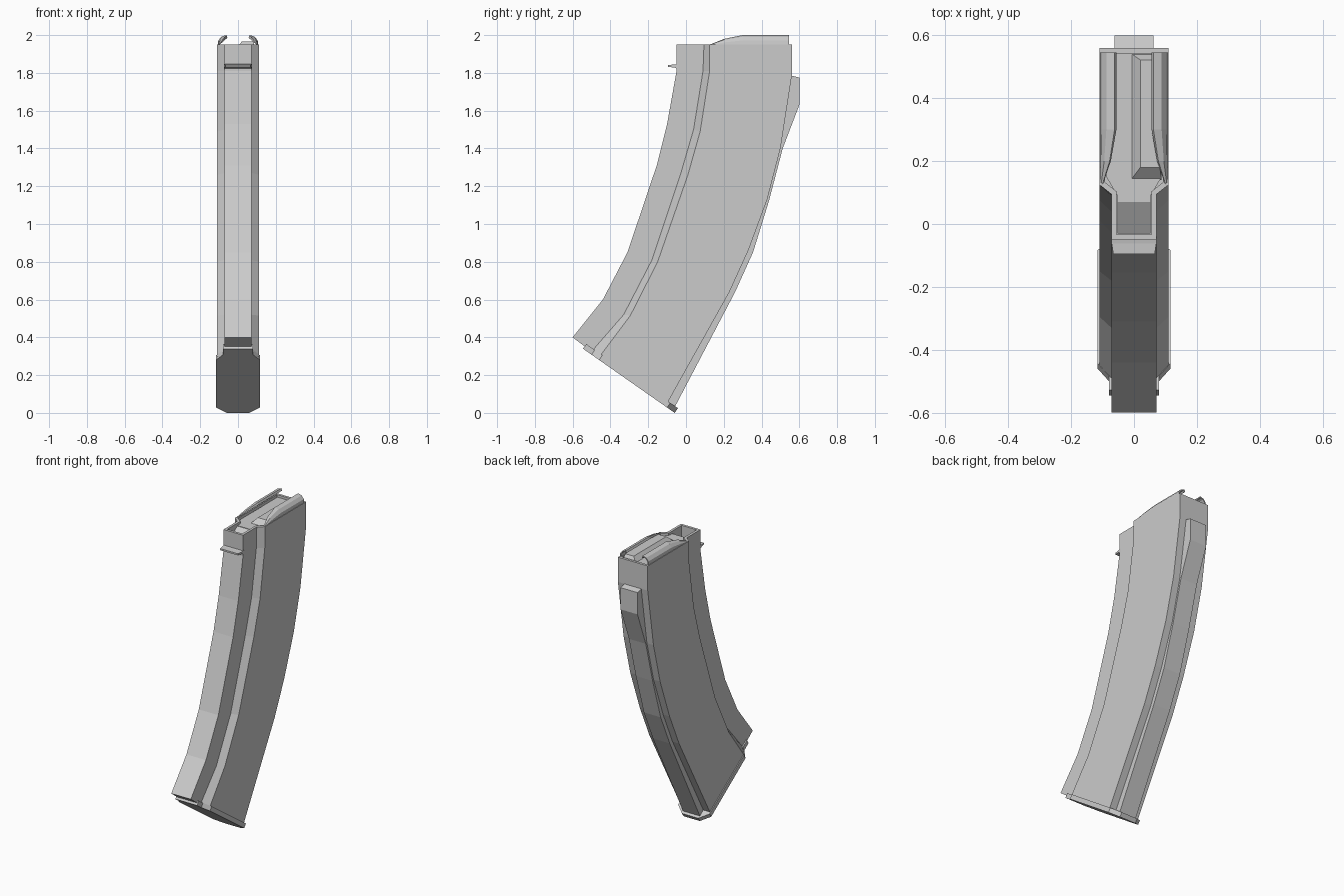
import bpy, bmesh
from mathutils import Vector

if "Cube" in bpy.data.objects:
    bpy.data.objects.remove(bpy.data.objects["Cube"])


def loft(name, rings, caps=True, closed=True):
    """Skin a list of matching point rings into one flat-shaded object."""
    bm = bmesh.new()
    vr = [[bm.verts.new(p) for p in r] for r in rings]
    n = len(vr[0])
    for a, b in zip(vr, vr[1:]):
        for i in range(n if closed else n - 1):
            j = (i + 1) % n
            bm.faces.new((a[i], a[j], b[j], b[i]))
    if caps:
        bm.faces.new(vr[0])
        bm.faces.new(vr[-1])
    bmesh.ops.recalc_face_normals(bm, faces=bm.faces)
    me = bpy.data.meshes.new(name)
    bm.to_mesh(me)
    bm.free()
    ob = bpy.data.objects.new(name, me)
    bpy.context.collection.objects.link(ob)
    return ob


def side_prism(name, profile, w0, w1=None):
    """Extrude a (y, z) profile symmetrically across x."""
    return loft(name, [[(x, y, z) for y, z in profile] for x in (-w0, w0)])


def mirrored(half):
    """Complete an (x, y) outline given on its +x side."""
    return half + [(-x, y) for x, y in reversed(half)]


# Curved body: front edge, two step lines and rear edge at seven stations
front = [(-.05, 1.95), (-.05, 1.81), (-.10, 1.53), (-.155, 1.31), (-.31, .85), (-.44, .60), (-.60, .40)]
step_a = [(.095, 1.95), (.09, 1.81), (.04, 1.50), (-.027, 1.27), (-.18, .81), (-.33, .52), (-.50, .325)]
step_b = [(.125, 1.95), (.125, 1.81), (.075, 1.49), (.01, 1.26), (-.15, .80), (-.295, .515), (-.46, .295)]
rear = [(.56, 1.95), (.56, 1.785), (.50, 1.40), (.43, 1.13), (.33, .86), (.23, .64), (-.10, .05)]
rings = []
for f, a, b, r in zip(front, step_a, step_b, rear):
    half = [(.072, *f), (.072, *a), (.11, *b), (.11, *r)]
    rings.append(half + [(-x, y, z) for x, y, z in reversed(half)])
body = loft("magazine_body", rings)

# Open well in the top of the body
bm = bmesh.new()
bm.from_mesh(body.data)
top = max(bm.faces, key=lambda f: f.calc_center_median().z)
bmesh.ops.inset_region(bm, faces=[top], thickness=.017, use_even_offset=True)
ext = bmesh.ops.extrude_face_region(bm, geom=[top])
bmesh.ops.translate(bm, vec=(0, 0, -.13), verts=[v for v in ext["geom"] if isinstance(v, bmesh.types.BMVert)])
if top.is_valid:
    bmesh.ops.delete(bm, geom=[top], context='FACES_ONLY')
bmesh.ops.recalc_face_normals(bm, faces=bm.faces)
bm.to_mesh(body.data)
bm.free()

# Raised spine along the rear
spine = [(.60, 1.775), (.60, 1.63), (.512, 1.40), (.44, 1.125), (.355, .85), (.26, .64), (-.06, .03)]
side_prism("rear_spine", spine + [(y - .015, z) for y, z in reversed(rear[1:])] + [(.56, 1.785)], .062)

# Sloping base plate
plate = mirrored([(.08, -.545), (.08, -.50), (.116, -.46), (.116, -.10), (.06, -.06)])
low = [Vector((x, y, .70 * (-.06 - y))) for x, y in plate]
loft("base_plate", [low, [p + Vector((0, .017, .025)) for p in low]])

# Front catch, tapering outward
loft("front_catch", [[(-w, y, lo), (w, y, lo), (w, y, hi), (-w, y, hi)]
                     for w, y, lo, hi in ((.073, -.04, 1.818, 1.848), (.071, -.062, 1.829, 1.844),
                                          (.066, -.095, 1.831, 1.842))])

# Curled feed lips
curl = [(.108, 1.94), (.104, 1.972), (.088, 1.992), (.062, 2.0), (.056, 1.986)]
lips = loft("feed_lips", [[(.108 - (.108 - x) * h, y, 1.94 + (z - 1.94) * h) for x, z in curl]
                          for y, h in ((.125, .16), (.20, .66), (.30, 1), (.545, 1))], caps=False, closed=False)
m = lips.modifiers.new("thickness", 'SOLIDIFY')
m.thickness = .008
# pick the solidify direction that keeps the lip inside its outline
m.offset = -1 if lips.data.polygons[-4].normal.x > 0 else 1
lips.modifiers.new("other_side", 'MIRROR')

# Follower: deck, front ramp and offset ridge
deck = mirrored([(.088, .542), (.088, .15), (.053, .09), (.053, .07)])
loft("follower_deck", [[(x, y, z) for x, y in deck] for z in (1.83, 1.935)])
side_prism("follower_ramp", [(.075, 1.935), (-.03, 1.87), (-.03, 1.83), (.075, 1.83)], .053)
loft("follower_ridge", [[(a, c, z), (b, c, z), (b, d, z), (a, d, z)]
                        for a, b, c, d, z in ((-.01, .088, .14, .543, 1.93), (.02, .082, .18, .522, 1.966))])
